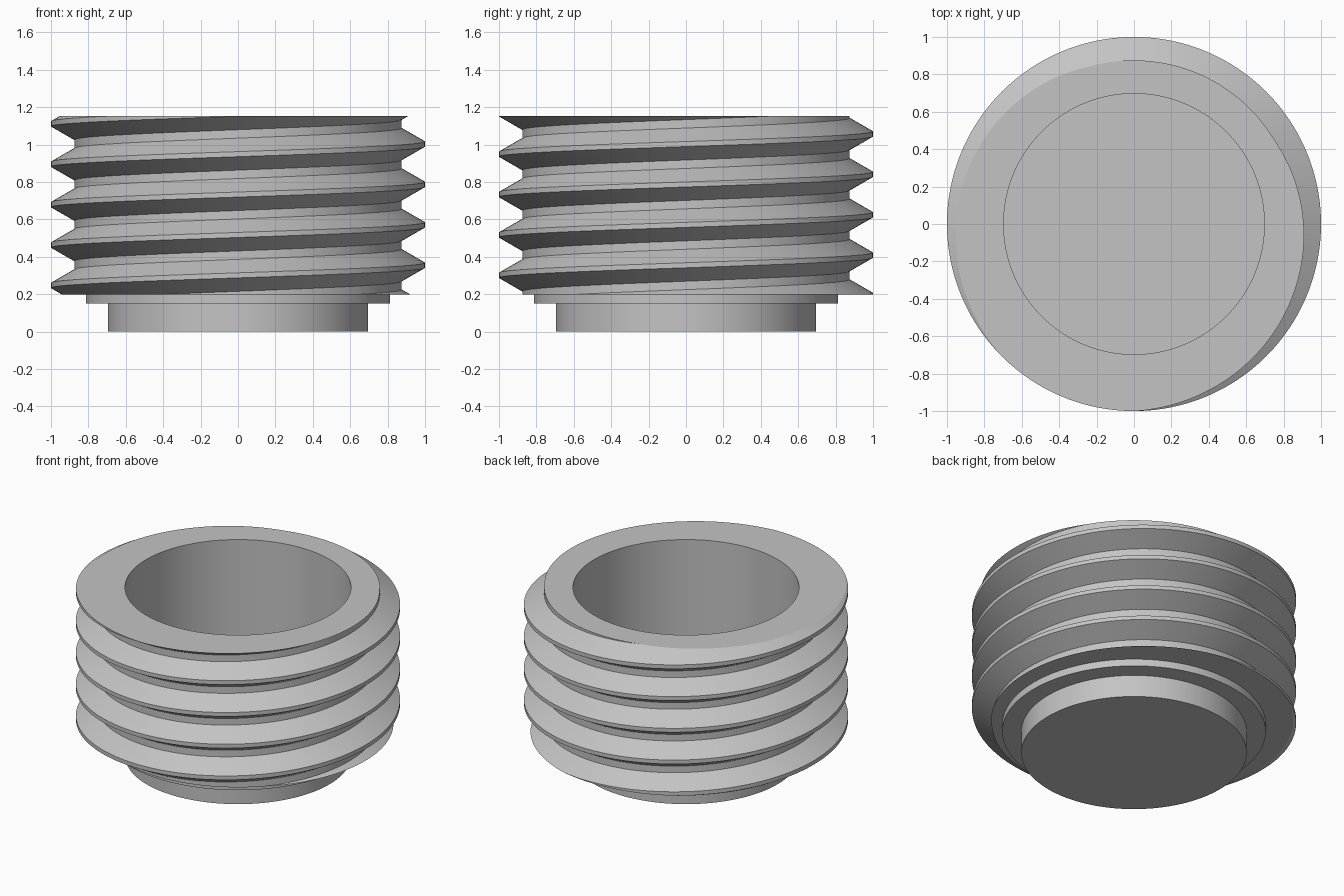
import bpy, bmesh
from math import cos, sin, pi
from mathutils import Vector

cube = bpy.data.objects.get("Cube")
if cube:
    bpy.data.objects.remove(cube, do_unlink=True)

SEGMENTS = 160
PITCH = 0.216
CREST_R, ROOT_R = 1.0, 0.875
BOTTOM, TOP = 0.198, 1.152      # threaded length
BORE_R, BORE_FLOOR = 0.697, 0.2
# One pitch of the thread: offset along the axis, radius
THREAD = [(-0.0135, CREST_R), (0.0135, CREST_R), (0.0855, ROOT_R), (0.1305, ROOT_R)]

steel = bpy.data.materials.new("light grey metal")
steel.use_nodes = True
colour = (0.55, 0.55, 0.55, 1)
steel.diffuse_color = colour
steel.node_tree.nodes["Principled BSDF"].inputs["Base Color"].default_value = colour


def point(r, turn, z):
    return Vector((r * cos(2 * pi * turn), r * sin(2 * pi * turn), z))


def lathe(bm, profile):
    """Turn a profile around z, close its last ring, return the first ring's edges."""
    rings = [[bm.verts.new(point(r, i / SEGMENTS, z)) for i in range(SEGMENTS)]
             for r, z in profile]
    for a, b in zip(rings, rings[1:]):
        for i in range(SEGMENTS):
            j = (i + 1) % SEGMENTS
            bm.faces.new((a[i], a[j], b[j], b[i]))
    bm.faces.new(rings[-1])
    first = rings[0]
    return [bm.edges.get((first[i - 1], first[i])) for i in range(SEGMENTS)]


def rim(bm, z):
    return [e for e in bm.edges if e.is_boundary
            and all(abs(v.co.z - z) < 1e-4 for v in e.verts)]


bm = bmesh.new()

# Helical thread surface, one turn wide, then trimmed flat at both ends
columns = []
for i in range(SEGMENTS + 1):
    turn = i / SEGMENTS
    columns.append([bm.verts.new(point(r, turn, 0.355 + PITCH * (turn + k) + dz))
                    for k in range(-2, 5) for dz, r in THREAD])
for a, b in zip(columns, columns[1:]):
    for j in range(len(a) - 1):
        bm.faces.new((a[j], b[j], b[j + 1], a[j + 1]))
bmesh.ops.remove_doubles(bm, verts=bm.verts[:], dist=1e-4)
for z, direction in ((TOP, 1), (BOTTOM, -1)):
    bmesh.ops.bisect_plane(bm, geom=bm.verts[:] + bm.edges[:] + bm.faces[:], dist=1e-5,
                           plane_co=(0, 0, z), plane_no=(0, 0, direction), clear_outer=True)
top_rim, bottom_rim = rim(bm, TOP), rim(bm, BOTTOM)

# Blind bore, and the stepped collar and spigot below
bore = lathe(bm, [(BORE_R, TOP), (BORE_R, BORE_FLOOR)])
spigot = lathe(bm, [(0.813, BOTTOM), (0.813, 0.15), (0.695, 0.15), (0.695, 0)])

# Flat end faces between the thread and the turned parts
bmesh.ops.triangle_fill(bm, edges=top_rim + bore, use_beauty=True, normal=(0, 0, 1))
bmesh.ops.triangle_fill(bm, edges=bottom_rim + spigot, use_beauty=True, normal=(0, 0, -1))
bmesh.ops.recalc_face_normals(bm, faces=bm.faces[:])

mesh = bpy.data.meshes.new("threaded_plug")
bm.to_mesh(mesh)
bm.free()
mesh.materials.append(steel)
plug = bpy.data.objects.new("threaded_plug", mesh)
bpy.context.collection.objects.link(plug)

# Smooth round surfaces, crisp thread edges
bpy.ops.object.select_all(action='DESELECT')
plug.select_set(True)
bpy.context.view_layer.objects.active = plug
bpy.ops.object.shade_smooth_by_angle(angle=pi / 8)
